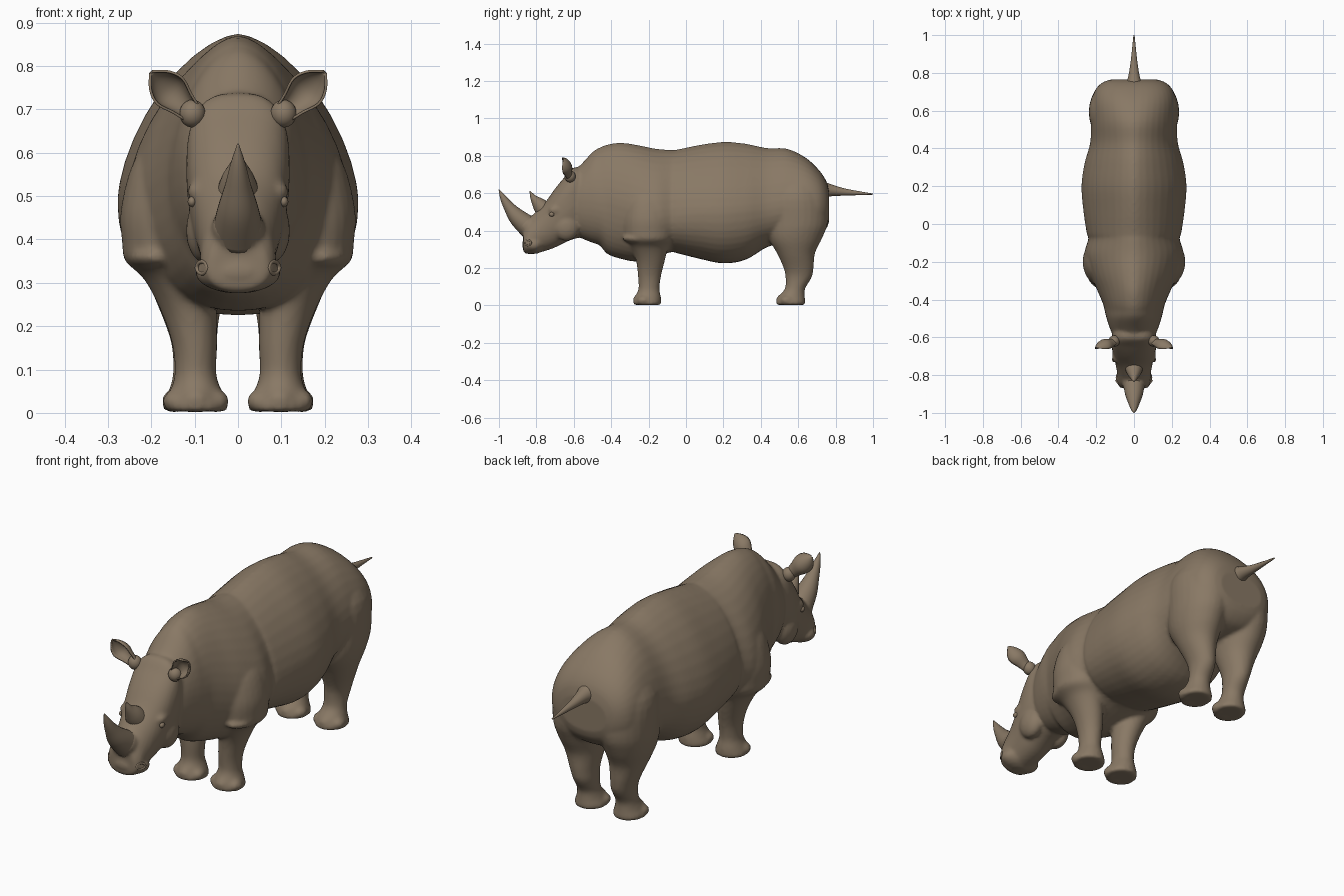
import bpy, bmesh, math
from mathutils import Vector, Matrix

if "Cube" in bpy.data.objects:
    bpy.data.objects.remove(bpy.data.objects["Cube"])

HIDE = (0.25, 0.19, 0.13, 1)
hide = bpy.data.materials.new("grey brown hide")
hide.use_nodes = True
hide.diffuse_color = HIDE
hide.node_tree.nodes["Principled BSDF"].inputs["Base Color"].default_value = HIDE
hide.node_tree.nodes["Principled BSDF"].inputs["Roughness"].default_value = 0.8


def smooth_rows(rows, steps=4):
    """Catmull-Rom interpolation between rows of numbers."""
    out = []
    for i in range(len(rows) - 1):
        a, b, c, d = (rows[max(i - 1, 0)], rows[i], rows[i + 1], rows[min(i + 2, len(rows) - 1)])
        for s in range(steps):
            t = s / steps
            out.append([q + t / 2 * (r - p + t * (2 * p - 5 * q + 4 * r - u + t * (3 * (q - r) + u - p)))
                        for p, q, r, u in zip(a, b, c, d)])
    return out + [list(rows[-1])]


def loft(bm, rings):
    """Skin closed rings of points and cap both ends."""
    loops = [[bm.verts.new(p) for p in ring] for ring in rings]
    n = len(loops[0])
    for a, b in zip(loops, loops[1:]):
        for i in range(n):
            j = (i + 1) % n
            bm.faces.new((a[i], a[j], b[j], b[i]))
    bm.faces.new(loops[0])
    bm.faces.new(loops[-1])


def power(v, e):
    return math.copysign(abs(v) ** e, v)


def trunk(bm, rows, n=40):
    """Rows along y: y, top, widest height, bottom, half width, top roundness."""
    rings = []
    for y, top, mid, bot, w, e in smooth_rows(rows):
        ring = []
        for k in range(n):
            c, s = math.cos(math.tau * k / n), math.sin(math.tau * k / n)
            q = 2 / (e if s > 0 else 2.2)
            ring.append((w * power(c, q), y, mid + power(s, q) * (top - mid if s > 0 else mid - bot)))
        rings.append(ring)
    loft(bm, rings)


def limb(bm, rows, side, n=28):
    """Rows along z: z, centre x, radius x, centre y, radius y."""
    loft(bm, [[(side * (cx + rx * math.cos(math.tau * k / n)), cy + ry * math.sin(math.tau * k / n), z)
               for k in range(n)] for z, cx, rx, cy, ry in smooth_rows(rows)])


def ball(bm, centre, radii):
    m = Matrix.Translation(centre) @ Matrix.Diagonal((*radii, 1))
    bmesh.ops.create_uvsphere(bm, u_segments=24, v_segments=14, radius=1, matrix=m)


def spike(bm, rows, n=24):
    """Curved taper on the centre plane, rows: y, z, radius."""
    rows = smooth_rows(rows, 6)
    rings = []
    for i, (y, z, r) in enumerate(rows):
        a, b = rows[max(i - 1, 0)], rows[min(i + 1, len(rows) - 1)]
        t = Vector((0, b[0] - a[0], b[1] - a[1])).normalized()
        up = Vector((0, -t.z, t.y))
        rings.append([Vector((0, y, z)) + r * (math.cos(math.tau * k / n) * Vector((1, 0, 0))
                      + math.sin(math.tau * k / n) * up) for k in range(n)])
    loft(bm, rings)


def finish(name, bm):
    bmesh.ops.recalc_face_normals(bm, faces=bm.faces)
    for f in bm.faces:
        f.smooth = True
    me = bpy.data.meshes.new(name)
    bm.to_mesh(me)
    bm.free()
    me.materials.append(hide)
    ob = bpy.data.objects.new(name, me)
    bpy.context.collection.objects.link(ob)
    return ob


# Body: trunk, head and legs fused into one skin
bm = bmesh.new()
trunk(bm, [
    (-.61, .71, .55, .39, .10, 2),
    (-.56, .755, .56, .36, .125, 2),
    (-.50, .82, .56, .335, .145, 1.9),
    (-.46, .845, .55, .32, .155, 1.8),
    (-.42, .86, .55, .275, .165, 1.8),
    (-.35, .87, .53, .25, .195, 1.7),
    (-.26, .858, .5, .235, .235, 1.7),
    (-.16, .838, .47, .26, .262, 1.7),
    (-.08, .832, .48, .285, .242, 1.7),
    (-.05, .833, .48, .28, .25, 1.7),
    (.07, .858, .49, .25, .268, 1.6),
    (.2, .874, .49, .225, .278, 1.6),
    (.32, .865, .5, .245, .262, 1.6),
    (.43, .842, .51, .31, .232, 1.7),
    (.54, .838, .53, .34, .228, 1.8),
    (.64, .79, .53, .35, .226, 2),
    (.71, .725, .53, .37, .205, 2.2),
    (.75, .665, .53, .41, .165, 2.3),
    (.765, .61, .53, .45, .12, 2.3)])
trunk(bm, [
    (-.53, .72, .58, .37, .10, 2.6),
    (-.60, .738, .57, .355, .118, 2.8),
    (-.65, .685, .53, .335, .117, 2.8),
    (-.70, .625, .48, .31, .108, 2.5),
    (-.75, .555, .43, .292, .096, 2.2),
    (-.80, .505, .38, .28, .088, 2),
    (-.845, .455, .34, .275, .085, 2),
    (-.87, .41, .33, .285, .068, 2)])
ball(bm, (0, -.845, .425), (.062, .06, .055))
ball(bm, (0, -.815, .325), (.1, .062, .05))
FRONT_LEG = [
    (.64, .12, .06, -.2, .06), (.58, .13, .11, -.2, .12),
    (.47, .145, .125, -.2, .14), (.39, .155, .112, -.2, .135),
    (.35, .155, .105, -.2, .125), (.31, .138, .08, -.195, .1),
    (.24, .115, .065, -.19, .077), (.16, .1, .052, -.195, .062),
    (.09, .098, .048, -.198, .056), (.05, .097, .06, -.203, .068),
    (.02, .096, .072, -.207, .074), (.003, .096, .07, -.207, .072)]
HIND_LEG = [
    (.72, .09, .06, .59, .07), (.6, .105, .125, .59, .155),
    (.45, .115, .122, .595, .163), (.36, .12, .105, .585, .143),
    (.28, .115, .083, .588, .102), (.2, .106, .06, .602, .08),
    (.15, .1, .052, .602, .07), (.09, .1, .05, .583, .054),
    (.05, .1, .06, .565, .07), (.02, .1, .072, .56, .078),
    (.003, .1, .07, .56, .076)]
for side in (1, -1):
    limb(bm, FRONT_LEG, side)
    limb(bm, HIND_LEG, side)
    # Three broad toes on each foot
    for x, y in ((.097, -.248), (.1, .518)):
        ball(bm, (side * x, y, .03), (.036, .036, .03))
        for dx in (-.048, .048):
            ball(bm, (side * (x + dx), y + .022, .027), (.028, .036, .026))
    # Brow, cheek and hanging shoulder fold
    ball(bm, (side * .095, -.7, .51), (.022, .035, .022))
    ball(bm, (side * .075, -.64, .42), (.045, .07, .075))
    ball(bm, (side * .185, -.22, .36), (.072, .12, .035))
body = finish("body", bm)
remesh = body.modifiers.new("fuse", 'REMESH')
remesh.mode = 'VOXEL'
remesh.voxel_size = .009
remesh.use_smooth_shade = True
relax = body.modifiers.new("relax", 'SMOOTH')
relax.factor = .5
relax.iterations = 4

# Horns and tail
for name, rows in (
        ("front_horn", [(-.835, .415, .06), (-.9, .47, .047), (-.945, .525, .03), (-.977, .575, .017), (-1, .62, .002)]),
        ("rear_horn", [(-.75, .5, .052), (-.785, .54, .038), (-.815, .575, .018), (-.835, .612, .002)]),
        ("tail", [(.71, .62, .055), (.775, .615, .032), (.85, .606, .019), (.93, .6, .01), (1, .595, .003)])):
    bm = bmesh.new()
    spike(bm, rows)
    finish(name, bm)

for side, label in ((1, "left"), (-1, "right")):
    # Cupped leaf-shaped ear
    bm = bmesh.new()
    rows = smooth_rows([(0, .022), (.25, .03), (.55, .042), (.8, .03), (1, .003)])
    grid = []
    for t, w in rows:
        line = []
        for k in range(13):
            a = (k / 6 - 1) * 1.7
            across, depth = w * math.sin(a), w * (.3 - math.cos(a))
            line.append(bm.verts.new((side * (.105 + .095 * t + .7 * across),
                                      -.625 - .03 * t - depth,
                                      .69 + .095 * t - .7 * across)))
        grid.append(line)
    for a, b in zip(grid, grid[1:]):
        for i in range(12):
            bm.faces.new((a[i], a[i + 1], b[i + 1], b[i]))
    ear = finish(label + "_ear", bm)
    shell = ear.modifiers.new("thickness", 'SOLIDIFY')
    shell.thickness = .006
    shell.offset = 0

    # Ear root
    bm = bmesh.new()
    ball(bm, (side * .105, -.62, .69), (.03, .03, .032))
    finish(label + "_ear_root", bm)

    # Eye
    bm = bmesh.new()
    ball(bm, (side * .106, -.718, .487), (.01, .014, .012))
    finish(label + "_eye", bm)

    # Nostril rim
    bm = bmesh.new()
    n = 16
    rings = []
    for i in range(n):
        u = math.tau * i / n
        rings.append([bm.verts.new((side * (.083 + .005 * math.sin(v) + .012 * math.cos(u)),
                                    -.845 + (.016 + .005 * math.cos(v)) * math.cos(u),
                                    .335 + (.014 + .005 * math.cos(v)) * math.sin(u)))
                      for v in (math.tau * k / 8 for k in range(8))])
    for i in range(n):
        a, b = rings[i], rings[(i + 1) % n]
        for k in range(8):
            bm.faces.new((a[k], a[(k + 1) % 8], b[(k + 1) % 8], b[k]))
    finish(label + "_nostril", bm)
